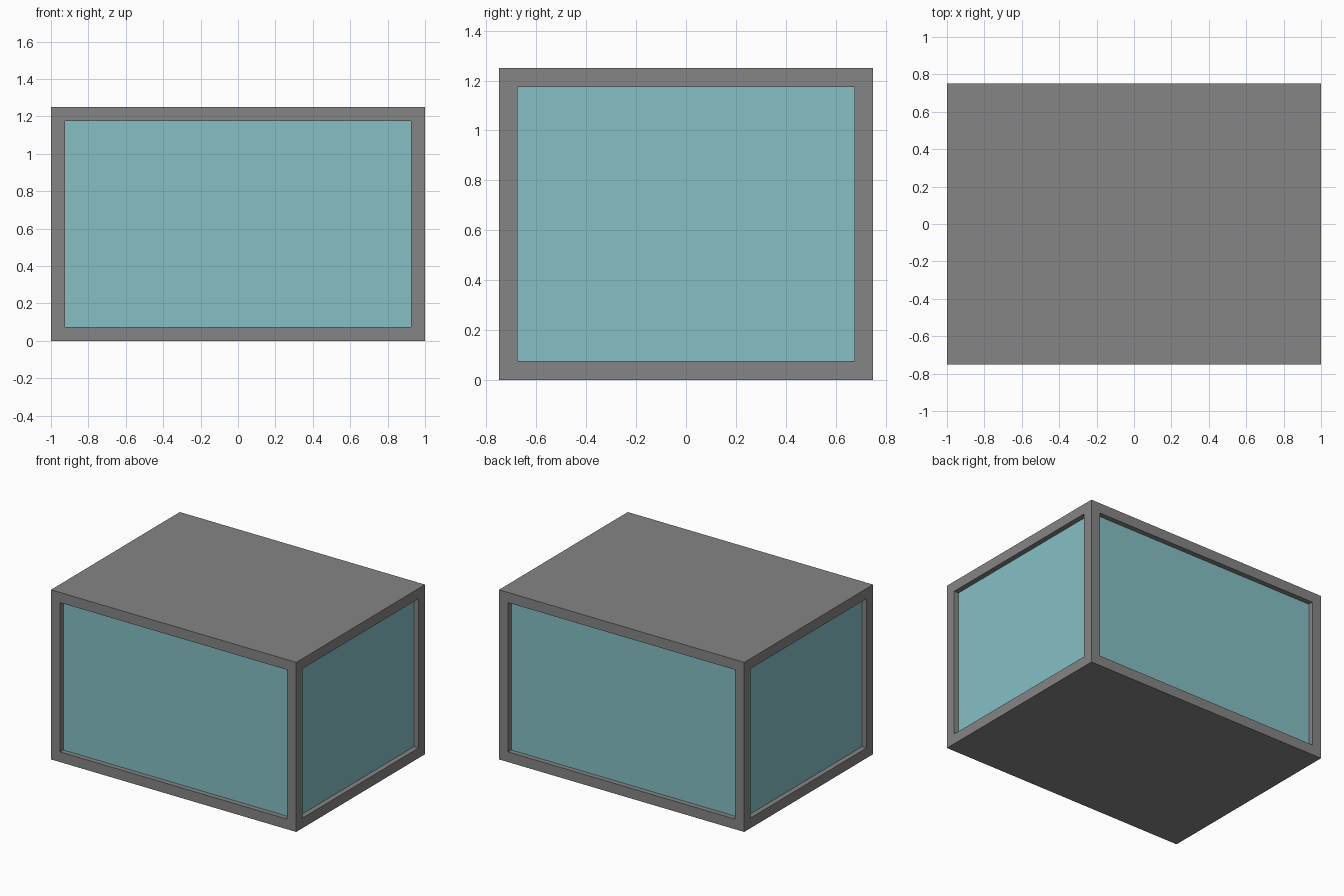
import bpy
import bmesh
from mathutils import Matrix

WIDTH, DEPTH, HEIGHT = 2.0, 1.5, 1.25
BORDER = 0.075
RECESS = 0.0375

if "Cube" in bpy.data.objects:
    bpy.data.objects.remove(bpy.data.objects["Cube"], do_unlink=True)


def flat_material(name, rgb):
    mat = bpy.data.materials.new(name)
    mat.use_nodes = True
    colour = (*rgb, 1.0)
    mat.diffuse_color = colour
    mat.node_tree.nodes["Principled BSDF"].inputs["Base Color"].default_value = colour
    return mat


grey = flat_material("frame grey", (0.235, 0.235, 0.235))
glass = flat_material("pale blue glass", (0.24, 0.53, 0.56))

# Solid box standing on the ground
bm = bmesh.new()
bmesh.ops.create_cube(bm, size=1.0)
bmesh.ops.scale(bm, vec=(WIDTH, DEPTH, HEIGHT), verts=bm.verts)
bmesh.ops.transform(bm, matrix=Matrix.Translation((0, 0, HEIGHT / 2)), verts=bm.verts)
bm.normal_update()

# Frame border on the four walls, then square-edged recesses holding the panes
walls = [f for f in bm.faces if abs(f.normal.z) < 0.5]
bmesh.ops.inset_individual(bm, faces=walls, thickness=BORDER, use_even_offset=True)
for wall in walls:
    inward = -wall.normal * RECESS
    pane = bmesh.ops.extrude_discrete_faces(bm, faces=[wall])["faces"][0]
    bmesh.ops.translate(bm, vec=inward, verts=pane.verts)
    pane.material_index = 1
bmesh.ops.recalc_face_normals(bm, faces=bm.faces)

mesh = bpy.data.meshes.new("glazed_box")
bm.to_mesh(mesh)
bm.free()
mesh.materials.append(grey)
mesh.materials.append(glass)
box = bpy.data.objects.new("glazed_box", mesh)
bpy.context.collection.objects.link(box)
